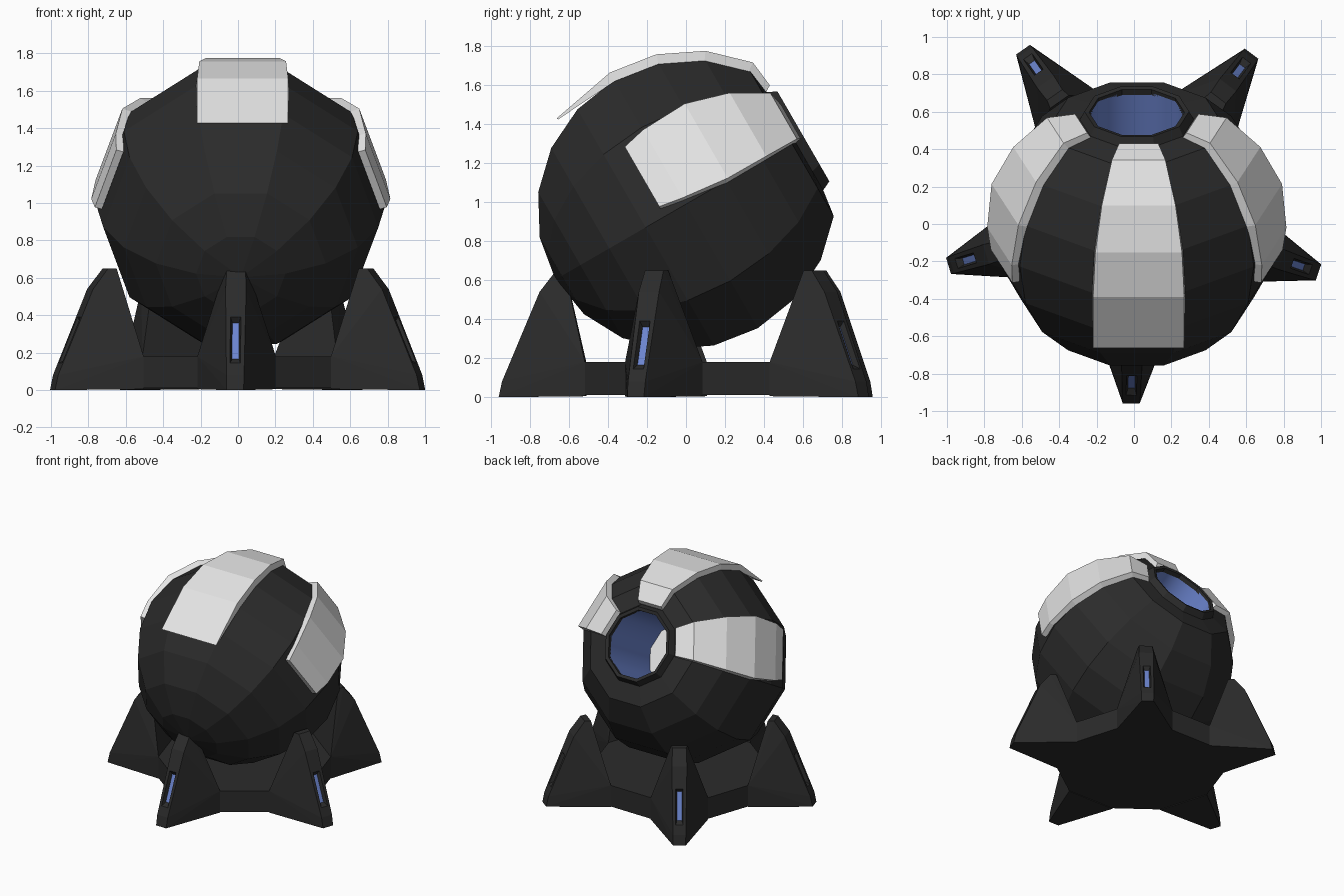
import bpy, bmesh
from math import sin, cos, radians, pi
from mathutils import Vector

if "Cube" in bpy.data.objects:
    bpy.data.objects.remove(bpy.data.objects["Cube"])


def material(name, rgb):
    m = bpy.data.materials.new(name)
    m.diffuse_color = (*rgb, 1)
    m.use_nodes = True
    m.node_tree.nodes["Principled BSDF"].inputs["Base Color"].default_value = m.diffuse_color
    return m


DARK = material("charcoal", (0.024, 0.024, 0.024))
WHITE = material("pale grey", (0.78, 0.78, 0.78))
BLUE = material("glow blue", (0.15, 0.235, 0.63))

# Ball frame: axis points to the back, 30 degrees up
C = Vector((0.015, 0, 0.99))
X = Vector((1, 0, 0))
U = Vector((0, -sin(radians(30)), cos(radians(30))))
D = Vector((0, cos(radians(30)), sin(radians(30))))
R = 0.773


def ball_point(axial, radial, ang, side=0.0):
    e = X * cos(ang) + U * sin(ang)
    t = U * cos(ang) - X * sin(ang)
    return C + D * axial + e * radial + t * side


def finish(name, bm, mats, recalc=True):
    if recalc:
        bmesh.ops.recalc_face_normals(bm, faces=bm.faces)
    me = bpy.data.meshes.new(name)
    bm.to_mesh(me)
    bm.free()
    for m in mats:
        me.materials.append(m)
    ob = bpy.data.objects.new(name, me)
    bpy.context.collection.objects.link(ob)
    return ob


def lathe(profile, n):
    """Spin (axial, radial) points round the ball axis; the first is a pole."""
    bm = bmesh.new()
    pole = bm.verts.new(ball_point(*profile[0], 0))
    rings = [[bm.verts.new(ball_point(a, r, 2 * pi * k / n)) for k in range(n)]
             for a, r in profile[1:]]
    for k in range(n):
        j = (k + 1) % n
        bm.faces.new((pole, rings[0][k], rings[0][j]))
        for p, q in zip(rings, rings[1:]):
            bm.faces.new((p[k], q[k], q[j], p[j]))
    return bm


# Outer ball with raised collar round the opening
prof = [(-R, 0)] + [(R * cos(radians(t)), R * sin(radians(t))) for t in range(162, 35, -18)]
prof += [(0.645, 0.305), (0.695, 0.28), (0.69, 0.255), (0.655, 0.255)]
finish("ball_shell", lathe(prof, 10), [DARK])

# Smooth glowing barrel behind the opening, with a pale floor
PIT = 0.08
bm = lathe([(PIT, 0), (PIT, 0.255), (0.67, 0.255)], 10)
for f in bm.faces:
    floor = (f.calc_center_median() - C).dot(D) < PIT + 0.01
    f.material_index = 1 if floor else 0
    f.smooth = not floor
bmesh.ops.split_edges(bm, edges=[e for e in bm.edges if len(e.link_faces) == 2 and
                                 e.link_faces[0].smooth != e.link_faces[1].smooth])
# make every face look towards the inside of the barrel
mid = C + D * 0.4
bmesh.ops.recalc_face_normals(bm, faces=bm.faces)
bmesh.ops.reverse_faces(bm, faces=[f for f in bm.faces
                                   if f.normal.dot(mid - f.calc_center_median()) < 0])
finish("opening_barrel", bm, [BLUE, WHITE], recalc=False)

# Armour plates: (axial, radial, half width) for the outer and inner skins
fl = cos(pi / 10)
outer, inner = [(0.677, 0.313, 0.105)], [(0.64, 0.29, 0.105)]
for t in (36, 54, 72, 90):
    a, r = R * cos(radians(t)), R * sin(radians(t))
    w = r * sin(pi / 10)
    outer.append((a * 1.055, r * fl * 1.06, w * 1.02))
    inner.append((a * 0.99, r * fl * 0.99, w * 1.04))
top = (outer + [(-0.356, 0.712, 0.243)], inner + [(-0.35, 0.704, 0.243)])
# side plates are shorter and narrow towards the front
side = (outer[:4] + [(0.0, 0.772, 0.212), (-0.125, 0.76, 0.186)],
        inner[:4] + [(0.0, 0.725, 0.215), (-0.125, 0.72, 0.186)])
for name, deg, (outs, ins) in (("right_plate", 18, side), ("top_plate", 90, top),
                               ("left_plate", 162, side)):
    bm = bmesh.new()
    loops = []
    for o, i in zip(outs, ins):
        loops.append([bm.verts.new(ball_point(a, r, radians(deg), s * w))
                      for (a, r, w), s in ((o, -1), (o, 1), (i, 1), (i, -1))])
    for p, q in zip(loops, loops[1:]):
        for k in range(4):
            j = (k + 1) % 4
            bm.faces.new((p[k], p[j], q[j], q[k]))
    bm.faces.new(loops[0])
    bm.faces.new(loops[-1])
    ob = finish(name, bm, [WHITE])
    if deg == 90:
        ob.location.x = 0.01

# Stand
BASE = Vector((0.003, 0.08, 0))
FOOT_R, FOOT_W = 0.595, 0.21


def stand_point(ang, rad, side, z):
    return BASE + Vector((cos(ang) * rad - sin(ang) * side, sin(ang) * rad + cos(ang) * side, z))


leg_angles = [radians(-91 + 72 * k) for k in range(5)]

# Flat base joining the legs
bm = bmesh.new()
for a in leg_angles:
    for s in (-1, 1):
        for z in (0.01, 0.18):
            bm.verts.new(stand_point(a, FOOT_R, s * FOOT_W, z))
bmesh.ops.convex_hull(bm, input=bm.verts[:])
bmesh.ops.dissolve_limit(bm, angle_limit=0.02, verts=bm.verts[:], edges=bm.edges[:])
finish("base", bm, [DARK])

# Fin legs with a recessed lamp slot in the outer ridge
LEG = [(1.04, 0.045, 0), (FOOT_R, FOOT_W, 0.005), (FOOT_R, FOOT_W, 0.18),
       (0.70, 0.06, 0.65), (0.745, 0.05, 0.65)]
LOW, HIGH = (1.023, 0.047, 0.08), (0.83, 0.055, 0.54)


def ridge(z, depth=0.0):
    t = (z - LOW[2]) / (HIGH[2] - LOW[2])
    return LOW[0] + (HIGH[0] - LOW[0]) * t - depth


for n, a in enumerate(leg_angles):
    bm = bmesh.new()
    for r, w, z in LEG:
        for s in (-1, 1):
            bm.verts.new(stand_point(a, r, s * w, z))
    rim = [bm.verts.new(stand_point(a, p[0], s * p[1], p[2]))
           for p, s in ((LOW, -1), (LOW, 1), (HIGH, 1), (HIGH, -1))]
    bmesh.ops.convex_hull(bm, input=bm.verts[:])
    bmesh.ops.delete(bm, geom=[f for f in bm.faces if all(v in rim for v in f.verts)],
                     context='FACES')
    slot = [rim]
    for w, z0, z1, d in ((0.028, 0.145, 0.39, 0), (0.018, 0.165, 0.36, 0.03)):
        slot.append([bm.verts.new(stand_point(a, ridge(z, d), s * w, z))
                     for z, s in ((z0, -1), (z0, 1), (z1, 1), (z1, -1))])
    for p, q in zip(slot, slot[1:]):
        for k in range(4):
            j = (k + 1) % 4
            bm.faces.new((p[k], p[j], q[j], q[k]))
    bm.faces.new(slot[-1]).material_index = 1
    finish("leg_%d" % (n + 1), bm, [DARK, BLUE])
